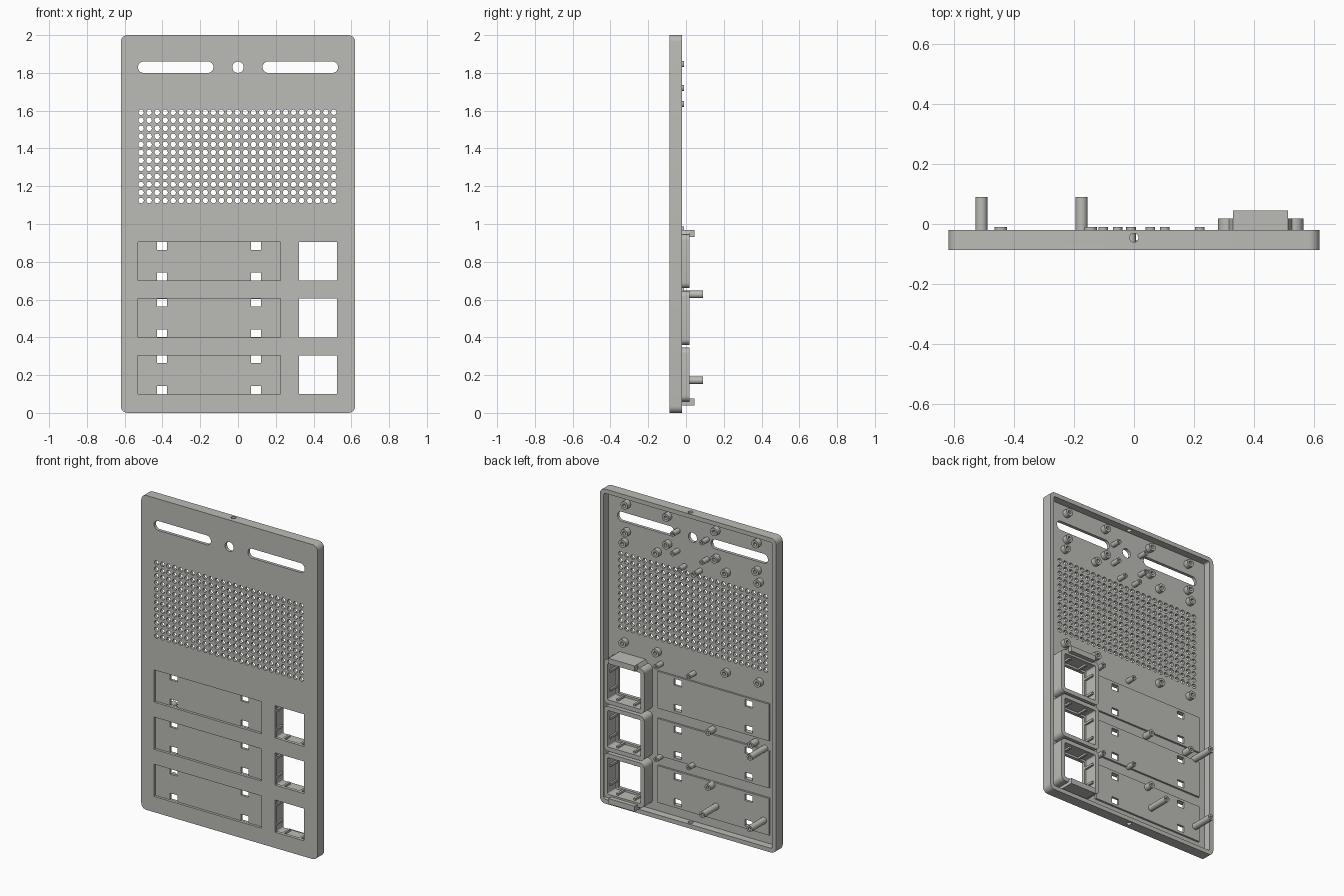
import bpy, bmesh, math

if "Cube" in bpy.data.objects:
    bpy.data.objects.remove(bpy.data.objects["Cube"])

FRONT, FLOOR, RIM = -0.087, -0.067, -0.02   # depth levels along y

grey = bpy.data.materials.new("warm_grey")
grey.diffuse_color = (0.50, 0.50, 0.47, 1)
grey.use_nodes = True
grey.node_tree.nodes["Principled BSDF"].inputs["Base Color"].default_value = grey.diffuse_color


def circle(x, z, r, n=16):
    return [(x + r * math.cos(2 * math.pi * i / n),
             z + r * math.sin(2 * math.pi * i / n)) for i in range(n)]


def rect(x0, x1, z0, z1, r=0.0, n=6):
    """Rectangle outline, with rounded corners when r > 0."""
    if r == 0:
        return [(x0, z0), (x1, z0), (x1, z1), (x0, z1)]
    pts = []
    corners = [(x1 - r, z1 - r), (x0 + r, z1 - r), (x0 + r, z0 + r), (x1 - r, z0 + r)]
    for k, (cx, cz) in enumerate(corners):
        for i in range(n + 1):
            a = math.pi / 2 * (k + i / n)
            pts.append((cx + r * math.cos(a), cz + r * math.sin(a)))
    return pts


def plate(name, loops, y0, y1):
    """Fill nested outlines in the xz plane and extrude from y0 to y1."""
    cu = bpy.data.curves.new(name, 'CURVE')
    cu.dimensions = '2D'
    cu.fill_mode = 'BOTH'
    cu.extrude = (y1 - y0) / 2
    for pts in loops:
        s = cu.splines.new('POLY')
        s.points.add(len(pts) - 1)
        for p, (x, z) in zip(s.points, pts):
            p.co = (x, z, 0, 1)
        s.use_cyclic_u = True
    tmp = bpy.data.objects.new(name + "_outline", cu)
    bpy.context.collection.objects.link(tmp)
    bpy.context.view_layer.update()
    dg = bpy.context.evaluated_depsgraph_get()
    me = bpy.data.meshes.new_from_object(tmp.evaluated_get(dg))
    bpy.data.objects.remove(tmp)
    bm = bmesh.new()
    bm.from_mesh(me)
    for v in bm.verts:                       # lay the profile upright
        x, z, d = v.co
        v.co = (x, (y0 + y1) / 2 - d, z)
    bmesh.ops.remove_doubles(bm, verts=bm.verts, dist=1e-5)
    bmesh.ops.recalc_face_normals(bm, faces=bm.faces)
    bm.to_mesh(me)
    bm.free()
    me.materials.clear()
    me.materials.append(grey)
    ob = bpy.data.objects.new(name, me)
    bpy.context.collection.objects.link(ob)
    smooth(ob)
    return ob


def smooth(ob):
    bpy.ops.object.select_all(action='DESELECT')
    ob.select_set(True)
    bpy.context.view_layer.objects.active = ob
    bpy.ops.object.shade_smooth_by_angle(angle=math.radians(30))


def tubes(name, spots, r, hole, y0, y1):
    for x, z in spots:
        plate(name, [circle(x, z, r), circle(x, z, hole, 12)], y0, y1)


ROWS = (0.10, 0.40, 0.70)                     # lower edge of each call row
H = 0.205                                     # row height

# Front panel with light slots, sensor hole, speaker grid and row openings
loops = [rect(-0.62, 0.62, 0, 2, 0.035), circle(0, 1.83, 0.03, 24)]
for x in (-0.53, 0.13):
    loops.append(rect(x, x + 0.40, 1.80, 1.86, 0.0299))
for i in range(25):
    for j in range(12):
        loops.append(circle(-0.513 + i * 0.0425, 1.124 + j * 0.0425, 0.0145, 12))
for z in ROWS:
    loops.append(rect(-0.53, 0.225, z, z + H))
    loops.append(rect(0.322, 0.525, z, z + H))
plate("front_panel", loops, FRONT, FLOOR)

# Outer rim with a drainage hole through top and bottom
rim = plate("outer_rim", [rect(-0.62, 0.62, 0, 2, 0.035),
                          rect(-0.593, 0.593, 0.027, 1.973, 0.012)], FLOOR, RIM)
bpy.ops.mesh.primitive_cylinder_add(vertices=20, radius=0.015, depth=2.4,
                                    location=(0, -0.046, 1))
cutter = bpy.context.object
cutter.name = "rim_hole_cutter"
cutter.hide_render = True
mod = rim.modifiers.new("rim_holes", 'BOOLEAN')
mod.operation, mod.object, mod.solver = 'DIFFERENCE', cutter, 'EXACT'
bpy.context.view_layer.objects.active = rim
bpy.ops.object.modifier_apply(modifier=mod.name)
bpy.data.objects.remove(cutter)

# Recessed name plate backs with four clip openings each
for z in ROWS:
    clips = [rect(x, x + 0.052, c, c + 0.041)
             for x in (-0.428, 0.07) for c in (z + 0.001, z + H - 0.042)]
    plate("label_back", [rect(-0.545, 0.24, z - 0.015, z + H + 0.015)] + clips,
          -0.071, -0.055)

# Button housings behind the square windows, with small guide ribs inside
CX, OUT, INN = 0.4235, 0.1425, 0.116
for z in ROWS:
    cz = z + H / 2
    plate("button_housing", [rect(CX - OUT, CX + OUT, cz - OUT, cz + OUT, 0.03),
                             rect(CX - INN, CX + INN, cz - INN, cz + INN, 0.008)],
          FLOOR, 0.018)
    for s in (-1, 1):
        for t in (-0.06, 0.06):
            a, b = sorted((s * INN, s * (INN - 0.012)))
            plate("guide_rib", [rect(CX + a, CX + b, cz + t - 0.007, cz + t + 0.007)],
                  FLOOR, 0.0)
            plate("guide_rib", [rect(CX + t - 0.007, CX + t + 0.007, cz + a, cz + b)],
                  FLOOR, 0.0)

# Raised bars closing the top and bottom of the housing stack
plate("top_bar", [[(0.33, 0.967), (0.515, 0.967), (0.535, 0.932), (0.31, 0.932)]], FLOOR, 0.018)
plate("top_bar_end", [rect(0.33, 0.515, 0.932, 0.967)], 0.018, 0.045)
plate("bottom_bar", [rect(0.33, 0.515, 0.04, 0.075)], FLOOR, 0.045)

# Short hollow bosses around the lights and the speaker
spots = [(s * x, z) for s in (-1, 1)
         for x, z in ((0.46, 1.922), (0.17, 1.922), (0.46, 1.746), (0.17, 1.746),
                      (0.475, 1.675), (0.243, 1.675), (0.475, 1.04), (0.243, 1.04))]
tubes("mounting_boss", spots, 0.025, 0.011, FLOOR, -0.035)

# Slim pins for the sensor board and the button board
pins = [(s * x, z) for s in (-1, 1)
        for x, z in ((0.103, 1.846), (0.103, 1.72), (0.055, 1.635))]
pins += [(0.22, 0.97), (-0.01, 0.97), (0.22, 0.38), (-0.01, 0.39)]
tubes("board_pin", pins, 0.016, 0.007, FLOOR, -0.01)
tubes("board_post", [(-0.145, 0.65), (-0.445, 0.65), (-0.145, 0.30)],
      0.021, 0.009, FLOOR, -0.01)

# Long rear posts
tubes("long_post", [(-0.51, 0.627), (-0.51, 0.172), (-0.175, 0.172)],
      0.02, 0.009, FLOOR, 0.09)
